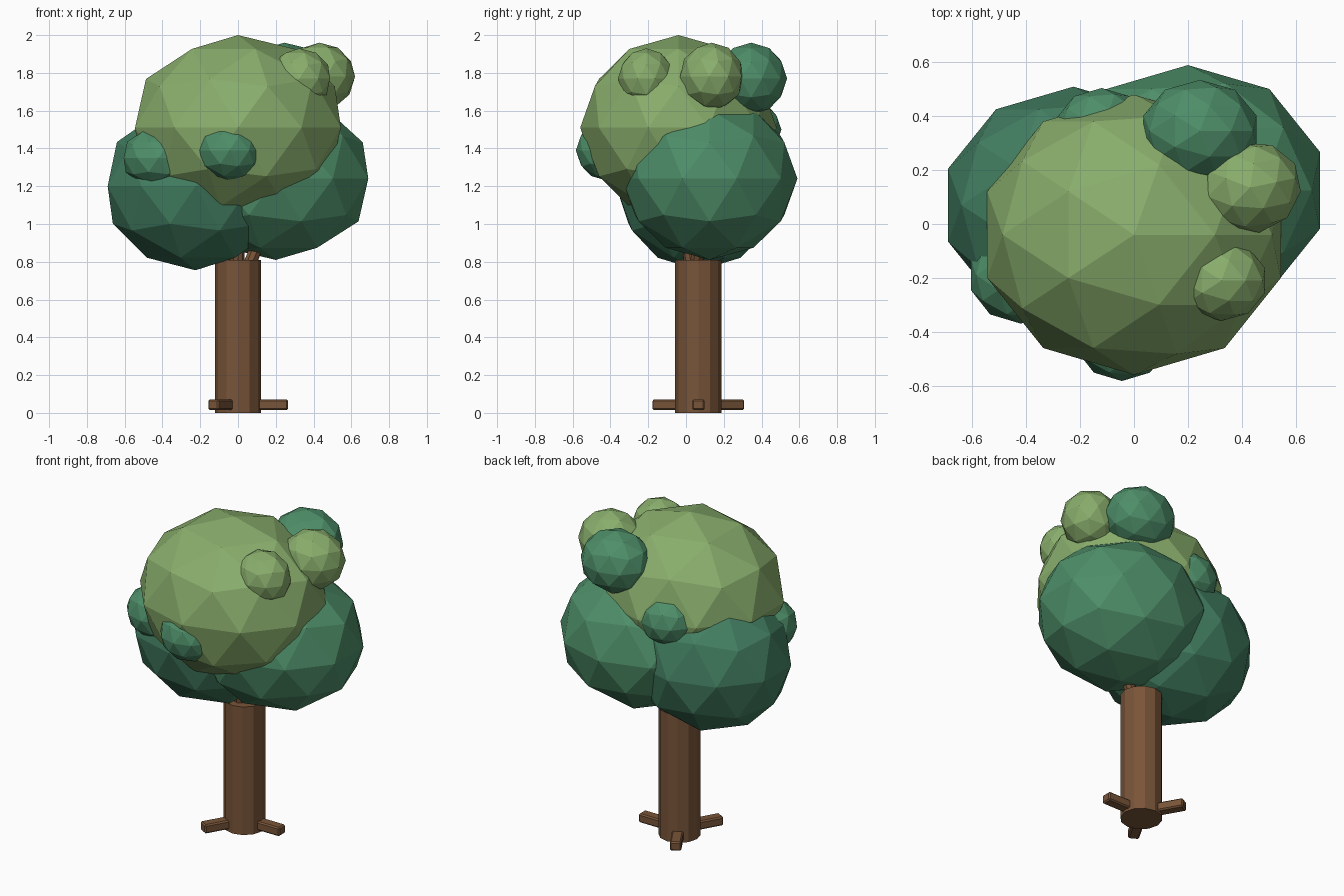
import bpy
from math import radians, cos, sin
from mathutils import Vector

if "Cube" in bpy.data.objects:
    bpy.data.objects.remove(bpy.data.objects["Cube"])


def material(name, rgb):
    m = bpy.data.materials.new(name)
    m.diffuse_color = (*rgb, 1)
    m.use_nodes = True
    m.node_tree.nodes["Principled BSDF"].inputs["Base Color"].default_value = m.diffuse_color
    return m


BARK = material("bark", (0.19, 0.09, 0.04))
LIGHT = material("light_leaf", (0.25, 0.42, 0.15))
MID = material("mid_leaf", (0.075, 0.27, 0.14))
DARK = material("dark_leaf", (0.055, 0.21, 0.12))


def finish(name, mat):
    ob = bpy.context.object
    ob.name = name
    ob.data.materials.append(mat)
    return ob


def leaf_ball(name, centre, radii, mat, turn=0):
    bpy.ops.mesh.primitive_ico_sphere_add(subdivisions=2, radius=1, location=centre,
                                          rotation=(0, 0, radians(turn)))
    finish(name, mat).scale = radii


def limb(name, a, b, radius, mat, sides):
    a, b = Vector(a), Vector(b)
    bpy.ops.mesh.primitive_cylinder_add(vertices=sides, radius=radius, depth=(b - a).length,
                                        location=(a + b) / 2)
    ob = finish(name, mat)
    ob.rotation_euler = (b - a).to_track_quat('Z', 'Y').to_euler()
    return ob


# Trunk
AXIS_Y = 0.065
bpy.ops.mesh.primitive_cylinder_add(vertices=12, radius=0.122, depth=0.81,
                                    location=(0, AXIS_Y, 0.405))
finish("trunk", BARK)

# Three bevelled root blocks around the trunk
for i in range(3):
    a = radians(120 * i)
    bpy.ops.mesh.primitive_cube_add(size=1, rotation=(0, 0, a),
                                    location=(0.165 * cos(a), AXIS_Y + 0.165 * sin(a), 0.043))
    root = finish(f"root_{i + 1}", BARK)
    root.scale = (0.2, 0.066, 0.056)
    bpy.ops.object.transform_apply(location=False, rotation=False, scale=True)
    bevel = root.modifiers.new("bevel", 'BEVEL')
    bevel.width = 0.008
    bevel.segments = 1

# Branches rising into the foliage
limb("branch_right", (0.05, 0.05, 0.76), (0.2, 0.1, 1.12), 0.035, BARK, 8)
limb("branch_left", (-0.05, 0.065, 0.76), (-0.2, 0.07, 1.08), 0.035, BARK, 8)
limb("branch_front", (0.0, 0.03, 0.76), (0.0, -0.03, 1.2), 0.035, BARK, 8)

# Main crown masses
leaf_ball("crown_top", (0, -0.04, 1.51), (0.573, 0.52, 0.49), LIGHT)
leaf_ball("crown_right", (0.2, 0.125, 1.24), (0.515, 0.465, 0.43), MID)
leaf_ball("crown_left", (-0.225, 0.07, 1.2), (0.489, 0.44, 0.445), DARK)

# Small leaf tufts
leaf_ball("tuft_upper_right", (0.432, 0.135, 1.78), (0.19, 0.17, 0.18), LIGHT, 12)
leaf_ball("tuft_upper_front", (0.325, -0.21, 1.77), (0.17, 0.15, 0.16), LIGHT)
leaf_ball("tuft_upper_back", (0.245, 0.345, 1.77), (0.22, 0.19, 0.19), MID)
leaf_ball("tuft_left", (-0.42, -0.19, 1.35), (0.195, 0.18, 0.165), MID)
leaf_ball("tuft_front", (-0.045, -0.42, 1.39), (0.177, 0.163, 0.16), MID)
leaf_ball("tuft_back", (-0.12, 0.345, 1.5), (0.175, 0.16, 0.155), MID)
